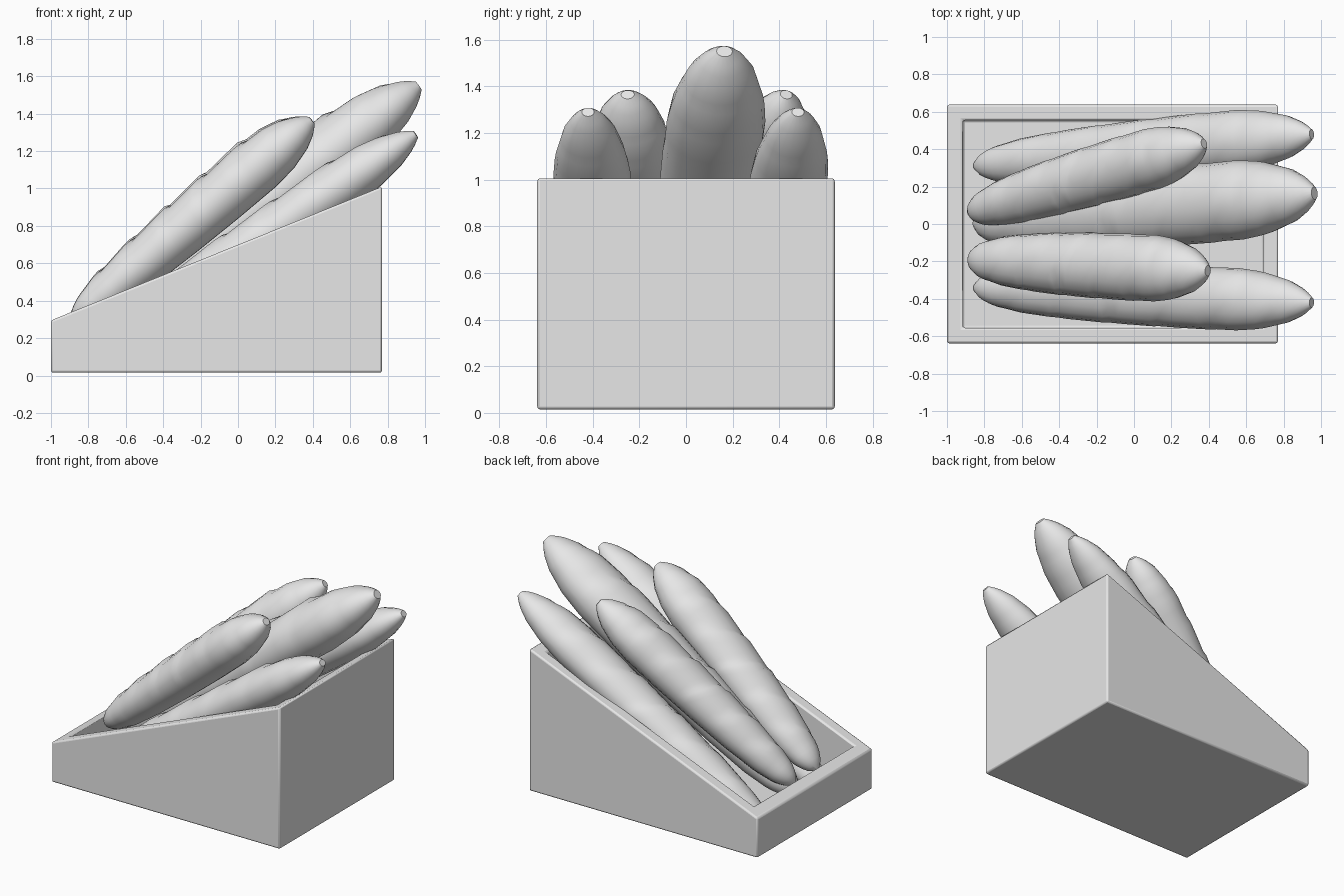
import bpy, bmesh, math, random
from mathutils import Vector

if "Cube" in bpy.data.objects:
    bpy.data.objects.remove(bpy.data.objects["Cube"])

random.seed(4)


def flat_material(name, rgb):
    m = bpy.data.materials.new(name)
    m.diffuse_color = (*rgb, 1)
    m.use_nodes = True
    m.node_tree.nodes["Principled BSDF"].inputs["Base Color"].default_value = m.diffuse_color
    return m


GREY = flat_material("light grey", (0.8, 0.8, 0.8))


def make_object(name, bm):
    bmesh.ops.recalc_face_normals(bm, faces=bm.faces)
    mesh = bpy.data.meshes.new(name)
    bm.to_mesh(mesh)
    bm.free()
    mesh.materials.append(GREY)
    ob = bpy.data.objects.new(name, mesh)
    bpy.context.collection.objects.link(ob)
    bpy.context.view_layer.objects.active = ob
    ob.select_set(True)
    return ob


# Sloped open crate: outer walls, rim and inner cavity as stacked loops
def rim_z(x):
    return 0.295 + (x + 1.0) * (1.01 - 0.295) / 1.77


def loop(bm, x0, x1, y, height):
    pts = [(x0, -y), (x1, -y), (x1, y), (x0, y)]
    return [bm.verts.new((px, py, height(px))) for px, py in pts]


bm = bmesh.new()
loops = [
    loop(bm, -1.0, 0.77, 0.638, lambda x: 0.015),
    loop(bm, -1.0, 0.77, 0.638, rim_z),
    loop(bm, -0.915, 0.69, 0.555, rim_z),
    loop(bm, -0.915, 0.69, 0.555, lambda x: 0.07),
]
for a, b in zip(loops, loops[1:]):
    for i in range(4):
        j = (i + 1) % 4
        bm.faces.new((a[i], a[j], b[j], b[i]))
bm.faces.new(loops[0])
bm.faces.new(loops[-1])
crate = make_object("crate", bm)
bev = crate.modifiers.new("worn_edges", 'BEVEL')
bev.width = 0.012
bev.segments = 2
bpy.ops.object.shade_smooth_by_angle(angle=math.radians(35))
crate.select_set(False)

# Loaf outline: (position along length, relative radius)
OUTLINE = [(0, 0.12), (0.02, 0.36), (0.06, 0.56), (0.14, 0.74), (0.28, 0.88),
           (0.45, 0.96), (0.62, 1.0), (0.78, 1.0), (0.86, 0.9), (0.93, 0.68),
           (0.975, 0.42), (1.0, 0.16)]


def outline(t):
    for (t0, r0), (t1, r1) in zip(OUTLINE, OUTLINE[1:]):
        if t <= t1:
            return r0 + (r1 - r0) * (t - t0) / (t1 - t0)
    return OUTLINE[-1][1]


def loaf(name, low, high, half_width, half_thick, slant):
    """Tapered loaf between two tips, with diagonal scored steps on top."""
    low, high = Vector(low), Vector(high)
    axis = (high - low).normalized()
    side = axis.cross(Vector((0, 0, 1))).normalized()
    up = side.cross(axis)
    rings, sides = 44, 18
    bm = bmesh.new()
    grid = []
    for k in range(rings + 1):
        t = k / rings
        t = t - 0.022 * math.sin(4 * math.pi * t)   # denser rings at tips
        r = outline(t)
        ring = []
        for i in range(sides):
            a = 2 * math.pi * i / sides
            s, c = math.cos(a), math.sin(a)
            # Sawtooth score marks, fading towards the tips and underside
            saw = (t * 6.5 + slant * s * 0.45) % 1.0
            mask = max(0.0, c + 0.25) * min(1, 6 * t, 6 * (1 - t))
            rr = r * (1 + 0.085 * (saw - 0.65) * mask)
            p = (low.lerp(high, t) + side * s * rr * half_width
                 + up * c * rr * half_thick)
            p.z = max(p.z, 0.0)
            ring.append(bm.verts.new(p))
        grid.append(ring)
    for a, b in zip(grid, grid[1:]):
        for i in range(sides):
            j = (i + 1) % sides
            bm.faces.new((a[i], a[j], b[j], b[i]))
    bm.faces.new(grid[0])
    bm.faces.new(grid[-1])
    ob = make_object(name, bm)
    bpy.ops.object.shade_smooth_by_angle(angle=math.radians(40))
    ob.select_set(False)


# Lower pair along the side walls
loaf("front_lower_loaf", (-0.85, -0.34, 0.07), (0.95, -0.42, 1.29), 0.167, 0.138, 1)
loaf("back_lower_loaf", (-0.85, 0.31, 0.07), (0.95, 0.48, 1.29), 0.167, 0.138, 1)
# Large middle loaf
loaf("middle_loaf", (-0.85, 0.0, 0.19), (0.965, 0.165, 1.55), 0.213, 0.178, 1)
# Upper pair resting on the others
loaf("front_upper_loaf", (-0.88, -0.19, 0.29), (0.395, -0.25, 1.365), 0.178, 0.15, 1)
loaf("back_upper_loaf", (-0.88, 0.06, 0.29), (0.375, 0.43, 1.365), 0.165, 0.15, 1)
